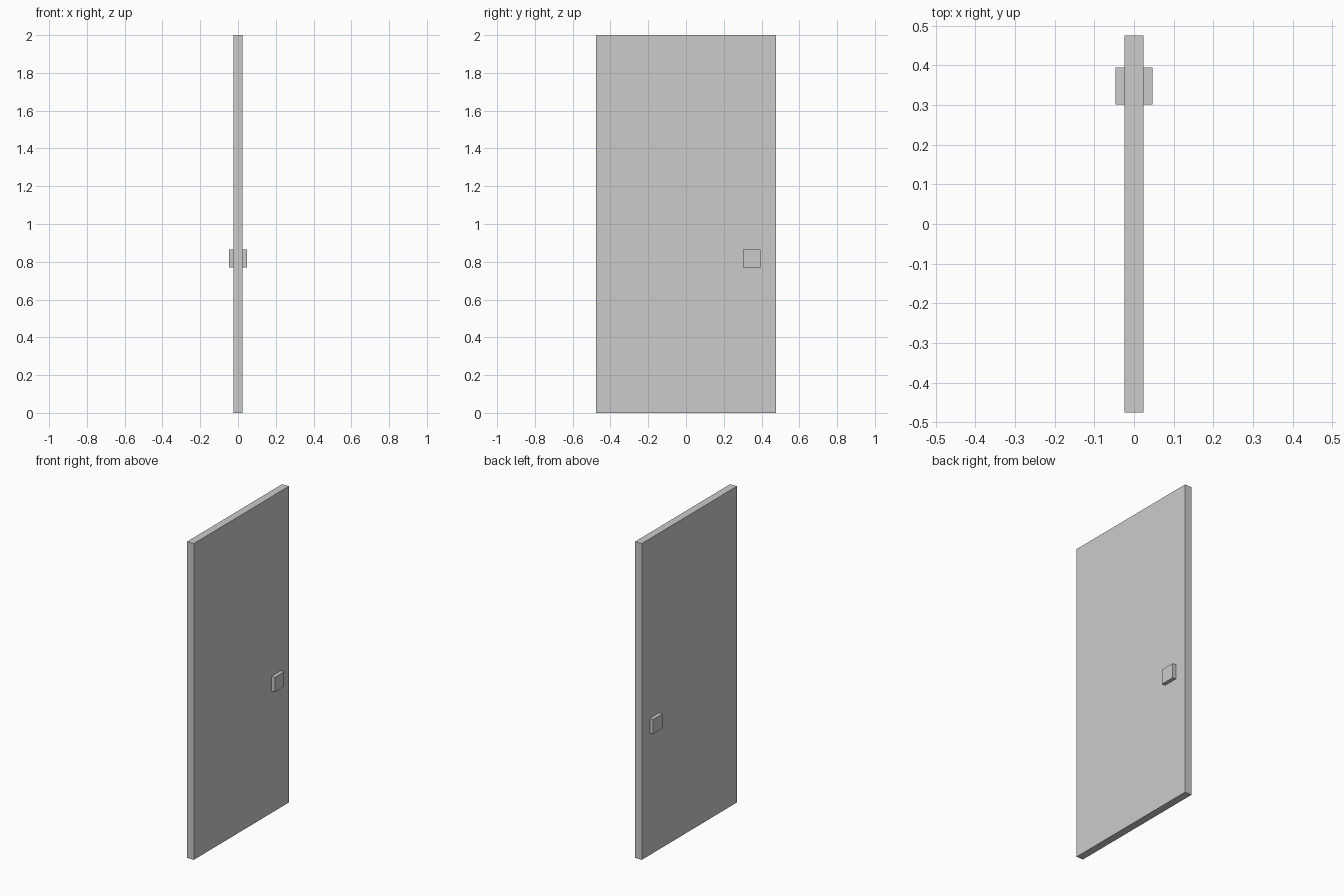
import bpy

if "Cube" in bpy.data.objects:
    bpy.data.objects.remove(bpy.data.objects["Cube"])


def box(name, x, y, z):
    """Axis-aligned box from (min, max) ranges."""
    ranges = (x, y, z)
    bpy.ops.mesh.primitive_cube_add(size=1, location=[(a + b) / 2 for a, b in ranges])
    obj = bpy.context.object
    obj.name = name
    obj.scale = [b - a for a, b in ranges]
    bpy.ops.object.transform_apply(location=False, rotation=False, scale=True)
    return obj


HALF_THICK = 0.0238   # half the door thickness
HANDLE_OUT = 0.047    # outer face of each handle

# Door panel
box("door_panel", (-HALF_THICK, HALF_THICK), (-0.4755, 0.4755), (0, 2))

# Square handle on each side, seated slightly into the panel
for side, name in ((1, "handle_right"), (-1, "handle_left")):
    x = sorted((side * (HALF_THICK - 0.002), side * HANDLE_OUT))
    box(name, x, (0.301, 0.395), (0.771, 0.864))
